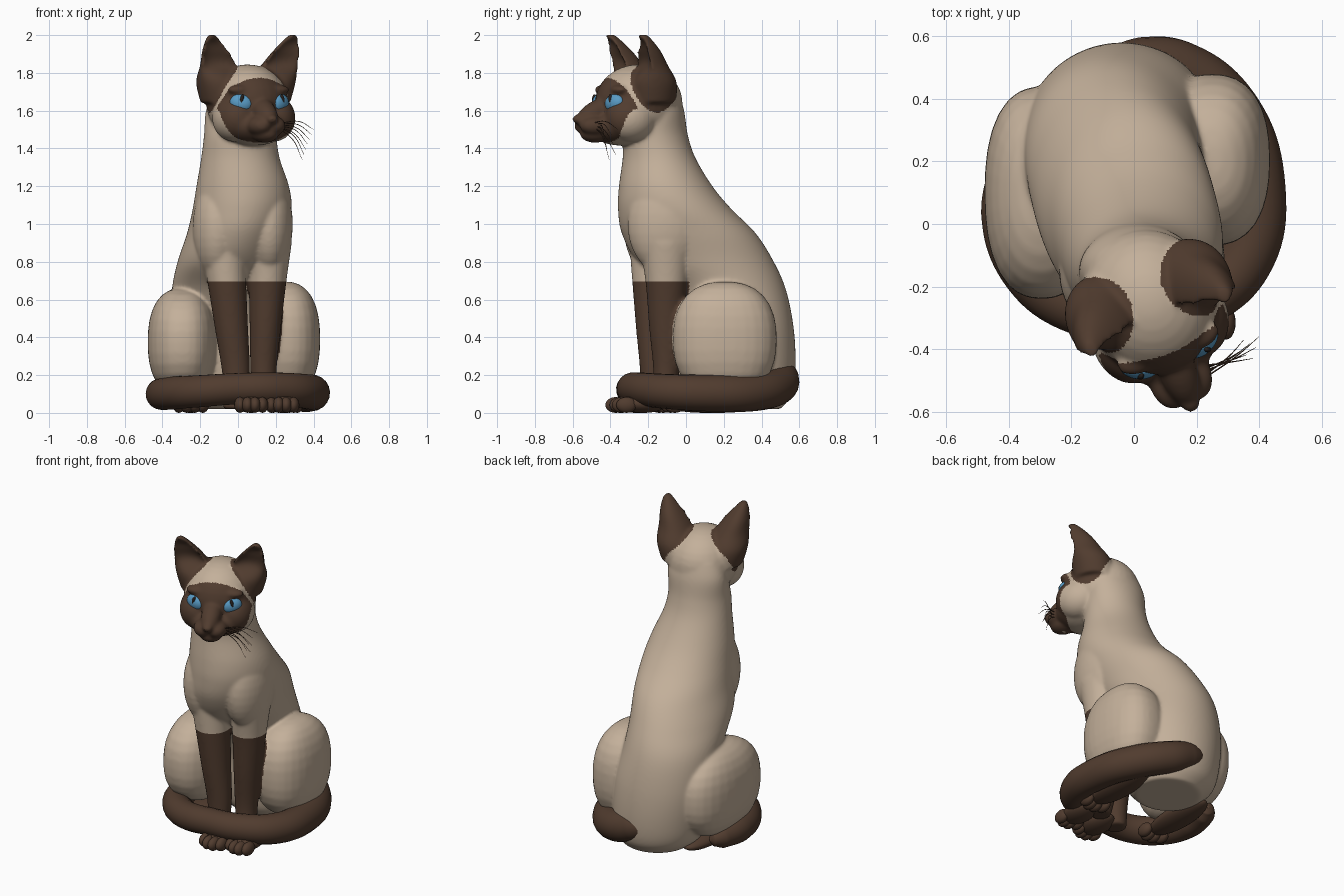
import bpy, bmesh, math
from mathutils import Matrix, Vector

if "Cube" in bpy.data.objects:
    bpy.data.objects.remove(bpy.data.objects["Cube"])


def material(name, rgb):
    m = bpy.data.materials.new(name)
    m.diffuse_color = (*rgb, 1)
    m.use_nodes = True
    m.node_tree.nodes["Principled BSDF"].inputs["Base Color"].default_value = m.diffuse_color
    return m


CREAM = material("cream fur", (0.55, 0.435, 0.325))
BROWN = material("dark brown fur", (0.082, 0.045, 0.028))
BLUE = material("blue eye", (0.10, 0.33, 0.56))
BLACK = material("pupil black", (0.02, 0.014, 0.011))

# The head is turned towards +x
HEAD = Matrix.Translation((0.05, -0.25, 0)) @ Matrix.Rotation(math.radians(22), 4, 'Z')


def blob(bm, c, r, frame=Matrix(), rot=Matrix(), seg=32, power=2.0):
    """Ellipsoid with centre c and radii r; power > 2 makes it boxier."""
    m = frame @ Matrix.Translation(c) @ rot @ Matrix.Diagonal((*r, 1))
    for v in bmesh.ops.create_uvsphere(bm, u_segments=seg, v_segments=seg // 2, radius=1)["verts"]:
        v.co = m @ (v.co / sum(abs(a) ** power for a in v.co) ** (1 / power))


def loft(bm, rings, frame=Matrix(), n=40, sub=6):
    """Smooth loft through (x, y, z, rx, ry, front) rings; front < 0 hollows the front."""
    path = []
    for i in range(len(rings) - 1):
        p = [rings[max(0, min(len(rings) - 1, i + k))] for k in (-1, 0, 1, 2)]
        for s in range(sub):
            t = s / sub
            path.append([0.5 * (2 * b + (c - a) * t + (2 * a - 5 * b + 4 * c - d) * t * t
                                + (3 * b - a - 3 * c + d) * t ** 3) for a, b, c, d in zip(*p)])
    path.append(rings[-1])
    loops = []
    for x, y, z, rx, ry, f in path:
        loop = []
        for k in range(n):
            co, si = math.cos(math.tau * k / n), math.sin(math.tau * k / n)
            loop.append(bm.verts.new(frame @ Vector((x + rx * co, y + ry * si * (1 if si > 0 else f), z))))
        loops.append(loop)
    for a, b in zip(loops, loops[1:]):
        for k in range(n):
            bm.faces.new((a[k], a[(k + 1) % n], b[(k + 1) % n], b[k]))
    bm.faces.new(loops[0][::-1])
    bm.faces.new(loops[-1])


def finish(bm, name, *mats):
    bmesh.ops.recalc_face_normals(bm, faces=bm.faces)
    for f in bm.faces:
        f.smooth = True
    me = bpy.data.meshes.new(name)
    bm.to_mesh(me)
    bm.free()
    ob = bpy.data.objects.new(name, me)
    bpy.context.collection.objects.link(ob)
    for m in mats:
        me.materials.append(m)
    return ob


# ---- Body, head and legs, fused into one skin ----
bm = bmesh.new()

# Torso: z, front y, back y, left x, right x
SECTIONS = [(0.02, 0.12, 0.50, -0.2, 0.2), (0.1, 0.05, 0.56, -0.29, 0.25), (0.25, 0.02, 0.58, -0.33, 0.26),
            (0.45, 0.0, 0.57, -0.35, 0.25), (0.65, -0.1, 0.53, -0.35, 0.22), (0.8, -0.26, 0.465, -0.32, 0.235),
            (0.95, -0.34, 0.37, -0.27, 0.265), (1.08, -0.36, 0.24, -0.24, 0.285),
            (1.2, -0.355, 0.14, -0.22, 0.27), (1.35, -0.335, 0.05, -0.195, 0.22),
            (1.47, -0.33, 0.01, -0.18, 0.205), (1.6, -0.28, -0.01, -0.17, 0.21), (1.7, -0.25, -0.04, -0.13, 0.18)]
loft(bm, [((l + r) / 2, (f + b) / 2, z, (r - l) / 2, (b - f) / 2, 1) for z, f, b, l, r in SECTIONS], n=64)

# Thighs and shoulders
blob(bm, (0.25, 0.205, 0.39), (0.185, 0.275, 0.305), power=2.4)
blob(bm, (-0.295, 0.1, 0.375), (0.183, 0.34, 0.285), power=2.4)
blob(bm, (0.165, -0.11, 1.0), (0.125, 0.2, 0.27))
blob(bm, (-0.11, -0.15, 0.98), (0.13, 0.18, 0.27))

# Front legs
LEGS = [[(-0.02, -0.19, 0.02, 0.06, 0.065), (-0.01, -0.175, 0.2, 0.073, 0.068), (-0.035, -0.175, 0.45, 0.088, 0.09),
         (-0.06, -0.175, 0.7, 0.103, 0.11), (-0.08, -0.17, 0.9, 0.12, 0.13)],
        [(0.15, -0.13, 0.02, 0.06, 0.065), (0.135, -0.105, 0.2, 0.068, 0.068), (0.145, -0.105, 0.45, 0.083, 0.09),
         (0.157, -0.105, 0.7, 0.1, 0.11), (0.17, -0.11, 0.9, 0.115, 0.14)]]
for leg in LEGS:
    loft(bm, [(*r, 1) for r in leg])

# Skull, jaw, nose bridge, nose and chin
tilt = Matrix.Rotation(math.radians(28), 4, 'X')
blob(bm, (0, 0.0, 1.64), (0.215, 0.235, 0.205), HEAD)
blob(bm, (0, -0.1, 1.52), (0.18, 0.18, 0.105), HEAD)
blob(bm, (0, -0.24, 1.595), (0.06, 0.13, 0.06), HEAD, tilt)
blob(bm, (0, -0.335, 1.555), (0.034, 0.045, 0.027), HEAD)
blob(bm, (0, -0.25, 1.475), (0.07, 0.08, 0.045), HEAD)
for s in (-1, 1):
    # Cheeks, brows, muzzle pads, ears
    blob(bm, (s * 0.11, -0.09, 1.56), (0.115, 0.14, 0.125), HEAD)
    blob(bm, (s * 0.105, -0.157, 1.71), (0.07, 0.045, 0.028), HEAD)
    blob(bm, (s * 0.04, -0.265, 1.52), (0.062, 0.085, 0.052), HEAD)
    loft(bm, [(s * 0.135, 0.03, 1.64, 0.11, 0.12, 1), (s * 0.155, 0.02, 1.75, 0.12, 0.125, 0.9),
              (s * 0.175, -0.045, 1.84, 0.1, 0.135, -0.1), (s * 0.2, -0.07, 1.91, 0.075, 0.115, -0.25),
              (s * 0.222, -0.075, 1.97, 0.043, 0.065, -0.1), (s * 0.232, -0.07, 2.003, 0.018, 0.025, 1)], HEAD)

raw = finish(bm, "raw_body")
mod = raw.modifiers.new("fuse", 'REMESH')
mod.mode = 'VOXEL'
mod.voxel_size = 0.009
mod = raw.modifiers.new("soften", 'SMOOTH')
mod.factor, mod.iterations = 0.5, 13
bpy.context.view_layer.update()
fused = bpy.data.meshes.new_from_object(raw.evaluated_get(bpy.context.evaluated_depsgraph_get()))
bpy.data.objects.remove(raw)
bm = bmesh.new()
bm.from_mesh(fused)
LINE = 0.695
bmesh.ops.bisect_plane(bm, geom=bm.verts[:] + bm.edges[:] + bm.faces[:],
                       plane_co=(0, 0, LINE), plane_no=(0, 0, 1))


def is_dark(p):
    """Fur markings: front legs, ears and face mask."""
    if p.z < LINE:
        for leg in LEGS:
            for a, b in zip(leg, leg[1:]):
                if a[2] <= max(p.z, 0.021) <= b[2]:
                    t = (p.z - a[2]) / (b[2] - a[2])
                    x, y, _, rx, ry = [u + (v - u) * t for u, v in zip(a, b)]
                    if ((p.x - x) / rx) ** 2 + ((p.y - y) / ry) ** 2 < 1.3:
                        return True
        return False
    if p.z < 1.38:
        return False
    q = HEAD.inverted() @ p
    x, up = abs(q.x), q.z - 1.61
    ear = ((x - 0.2) / 0.15) ** 2 + ((q.y - 0.02) / 0.135) ** 2 + ((q.z - 1.78) / 0.19) ** 2 < 1
    power = 2.0 if up > 0 else 2.4
    mask = q.y < -0.095 - 0.6 * max(0, up - 0.03) and (x / 0.214) ** power + (abs(up) / 0.178) ** power < 1
    return ear or mask or (q.z > 1.85 and x > 0.06) or (q.y < -0.25 and q.z > 1.42)


for f in bm.faces:
    f.material_index = int(is_dark(f.calc_center_median()))
finish(bm, "body", CREAM, BROWN)

# ---- Eyes with slit pupils ----
for s, side in ((-1, "right"), (1, "left")):
    turn = Matrix.Rotation(math.radians(s * 26), 4, 'Z') @ Matrix.Rotation(math.radians(-s * 12), 4, 'Y')
    bm = bmesh.new()
    blob(bm, (s * 0.111, -0.184, 1.64), (0.06, 0.034, 0.048), HEAD, turn)
    finish(bm, side + "_eye", BLUE)
    bm = bmesh.new()
    blob(bm, (s * 0.116, -0.206, 1.657), (0.011, 0.0135, 0.03), HEAD, turn, 16)
    finish(bm, side + "_pupil", BLACK)


# ---- Paws ----
def paw(name, x, y, width, length, back):
    bm = bmesh.new()
    blob(bm, (x, y + back, 0.05), (width, length, 0.05))
    for k in range(4):
        u = (k - 1.5) / 1.5
        blob(bm, (x + u * width * 0.7, y - 0.055 + 0.025 * u * u, 0.042), (width * 0.36, 0.055, 0.042), seg=20)
    finish(bm, name, BROWN)


paw("right_front_paw", 0.07, -0.32, 0.085, 0.13, 0.06)
paw("left_front_paw", 0.235, -0.285, 0.085, 0.13, 0.06)
paw("right_hind_paw", -0.25, -0.09, 0.09, 0.25, 0.2)
paw("left_hind_paw", 0.25, -0.03, 0.09, 0.25, 0.2)


# ---- Tail and whiskers as swept curves ----
def sweep(name, points, bevel, res, mat):
    cu = bpy.data.curves.new(name, 'CURVE')
    cu.dimensions = '3D'
    cu.bevel_depth, cu.bevel_resolution, cu.resolution_u = bevel, res, 10
    cu.use_fill_caps = True
    sp = cu.splines.new('BEZIER')
    sp.bezier_points.add(len(points) - 1)
    for bp, (x, y, z, r) in zip(sp.bezier_points, points):
        bp.co, bp.radius = (x, y, z), r
        bp.handle_left_type = bp.handle_right_type = 'AUTO'
    tmp = bpy.data.objects.new(name, cu)
    bpy.context.collection.objects.link(tmp)
    bpy.context.view_layer.update()
    me = bpy.data.meshes.new_from_object(tmp.evaluated_get(bpy.context.evaluated_depsgraph_get()))
    bpy.data.objects.remove(tmp)
    bm = bmesh.new()
    bm.from_mesh(me)
    finish(bm, name, mat)


sweep("tail", [(-0.1, 0.49, 0.21, 0.02), (-0.07, 0.495, 0.205, 0.07), (0.02, 0.505, 0.185, 0.092),
               (0.14, 0.49, 0.145, 0.099), (0.3, 0.365, 0.11, 0.1),
               (0.387, 0.12, 0.105, 0.097), (0.35, -0.12, 0.115, 0.092), (0.2, -0.25, 0.128, 0.086),
               (0.0, -0.285, 0.128, 0.083), (-0.2, -0.26, 0.115, 0.085), (-0.35, -0.13, 0.105, 0.088),
               (-0.405, 0.04, 0.1, 0.084), (-0.385, 0.19, 0.095, 0.068), (-0.365, 0.245, 0.093, 0.04),
               (-0.355, 0.262, 0.092, 0.008)], 1, 8, BROWN)

for k in range(7):
    a, b = k / 6, (k * 3 % 7) / 6
    start = HEAD @ Vector((0.075, -0.29 + 0.04 * b, 1.535 - 0.03 * a))
    end = Vector((0.40 - 0.06 * a, -0.36 - 0.07 * b, 1.50 - 0.16 * a))
    mid = (start + end) / 2 + Vector((0.01, 0, 0.025))
    sweep("whisker_%d" % (k + 1), [(*start, 1), (*mid, 0.8), (*end, 0.3)], 0.0025, 1, BROWN)
